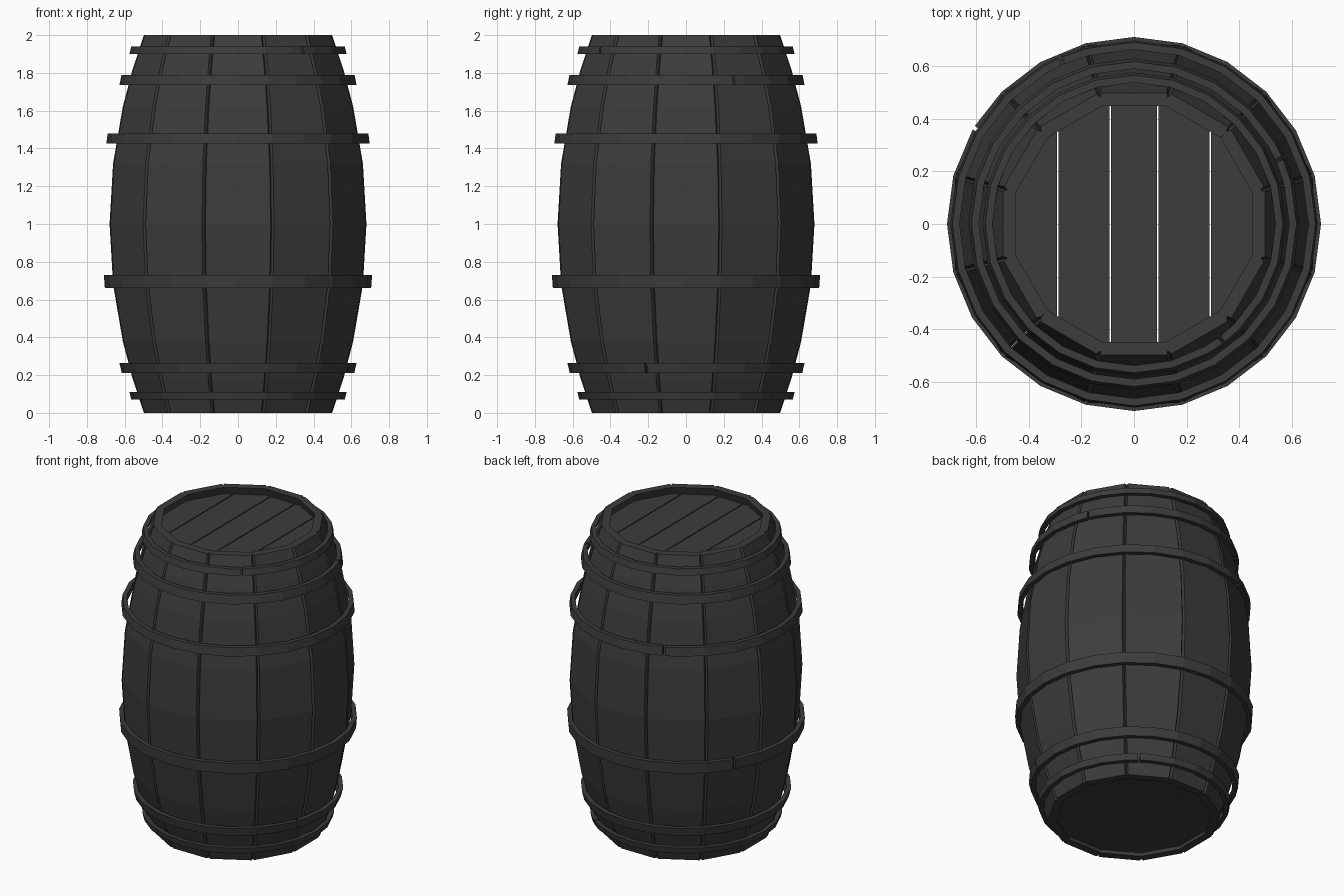
import bpy
from math import sin, cos, tan, pi, radians

if "Cube" in bpy.data.objects:
    bpy.data.objects.remove(bpy.data.objects["Cube"])

N = 12                      # staves around the barrel
HALF = pi / N
WOOD = 0.05                 # stave thickness

mat = bpy.data.materials.new("dark_grey")
mat.diffuse_color = (0.045, 0.045, 0.045, 1)
mat.use_nodes = True
mat.node_tree.nodes["Principled BSDF"].inputs["Base Color"].default_value = mat.diffuse_color


def make(name, verts, faces):
    mesh = bpy.data.meshes.new(name)
    mesh.from_pydata(verts, [], faces)
    mesh.materials.append(mat)
    obj = bpy.data.objects.new(name, mesh)
    bpy.context.collection.objects.link(obj)
    return obj


def loft(name, sections):
    """Solid through a list of equally long closed sections."""
    n = len(sections[0])
    verts = [p for s in sections for p in s]
    faces = [tuple(reversed(range(n))),
             tuple(range(len(verts) - n, len(verts)))]
    for i in range(len(sections) - 1):
        for j in range(n):
            k = (j + 1) % n
            faces.append((i * n + j, i * n + k, (i + 1) * n + k, (i + 1) * n + j))
    return make(name, verts, faces)


def bulge(z):
    """Distance from the axis to a stave's outer face."""
    return 0.68 - 0.182 * (z - 1) ** 2


# Staves: bowed boards with chamfered outer edges
def stave(index):
    sections = []
    for z in (0, 0.18, 0.38, 0.68, 1, 1.32, 1.62, 1.82, 2):
        r = bulge(z)
        inner, edge = r - WOOD, r - 0.018
        w_in, w_edge = inner * tan(HALF), edge * tan(HALF)
        w_out = r * tan(HALF) - 0.010
        sections.append([(inner, -w_in, z), (edge, -w_edge, z), (r, -w_out, z),
                         (r, w_out, z), (edge, w_edge, z), (inner, w_in, z)])
    obj = loft(f"stave_{index + 1}", sections)
    obj.rotation_euler.z = index * 2 * HALF


for i in range(N):
    stave(i)


# Hoops: flat bands, each with a small split
def hoop(name, z0, z1, r0, r1, split, thick=0.028):
    gap = 0.6
    angles = [split + gap]
    angles += [a for a in range(-720, 720, 15)
               if split + gap + 1 < a < split + 360 - gap - 1]
    angles.append(split + 360 - gap)
    sections = []
    for a in angles:
        c, s = cos(radians(a)), sin(radians(a))
        sections.append([(r * c, r * s, z) for r, z in
                         ((r0 - thick, z0), (r0, z0), (r1, z1), (r1 - thick, z1))])
    loft(name, sections)


hoop("lowest_hoop", 0.07, 0.11, 0.565, 0.575, 53)
hoop("lower_hoop", 0.21, 0.265, 0.615, 0.628, -20)
hoop("lower_belly_hoop", 0.66, 0.73, 0.705, 0.71, 149)
hoop("upper_belly_hoop", 1.425, 1.48, 0.697, 0.69, 114)
hoop("upper_hoop", 1.735, 1.79, 0.628, 0.617, 24)
hoop("highest_hoop", 1.90, 1.94, 0.575, 0.565, -53)


# Heads: planks cut to the twelve-sided opening
A = 0.47


def chord(x):
    return min((A - x * cos(k * 2 * HALF)) / sin(k * 2 * HALF) for k in range(1, 6))


def head(name, z0, z1):
    corner = A / cos(HALF)
    corners = [corner * cos(HALF * k) for k in (1, 3, 5, 7, 9, 11)]
    edges = [-A, -0.29, -0.09, 0.09, 0.29, A]
    for i, (a, b) in enumerate(zip(edges, edges[1:])):
        a, b = a + 0.003, b - 0.003
        xs = sorted([a, b] + [c for c in corners if a < c < b])
        outline = [(x, -chord(x)) for x in xs] + [(x, chord(x)) for x in reversed(xs)]
        loft(f"{name}_plank_{i + 1}", [[(x, y, z) for x, y in outline] for z in (z0, z1)])


head("top_head", 1.92, 1.95)
head("bottom_head", 0.03, 0.06)
